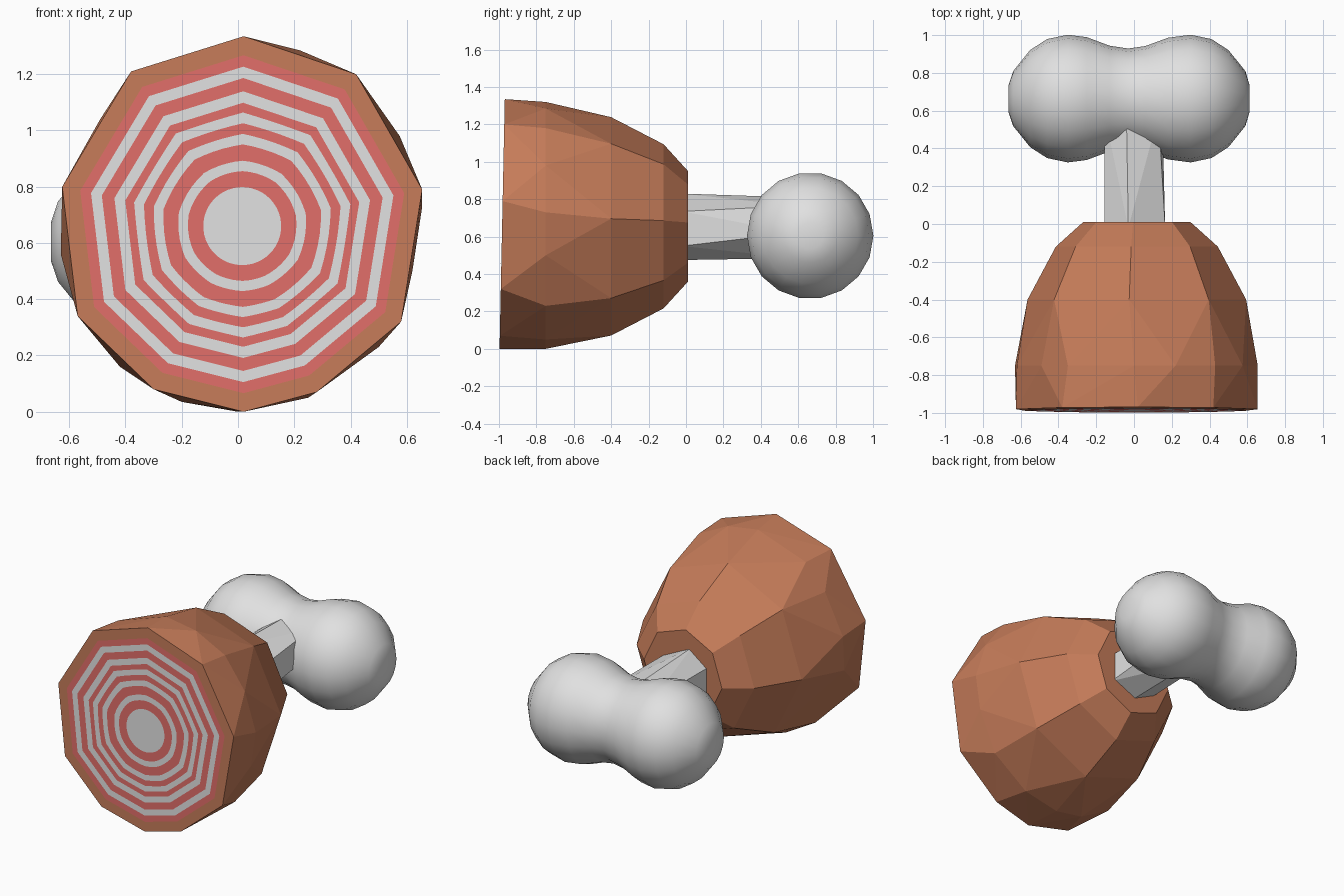
import bpy, bmesh
from math import cos, sin, pi, radians
from mathutils import Vector

if "Cube" in bpy.data.objects:
    bpy.data.objects.remove(bpy.data.objects["Cube"])


def material(name, rgb):
    m = bpy.data.materials.new(name)
    m.use_nodes = True
    m.diffuse_color = (*rgb, 1)
    m.node_tree.nodes["Principled BSDF"].inputs["Base Color"].default_value = (*rgb, 1)
    return m


BROWN = material("roast brown", (0.56, 0.20, 0.10))
PINK = material("meat pink", (0.75, 0.155, 0.14))
WHITE = material("bone white", (0.75, 0.75, 0.75))


def finish(name, bm, *mats):
    mesh = bpy.data.meshes.new(name)
    bm.to_mesh(mesh)
    bm.free()
    obj = bpy.data.objects.new(name, mesh)
    bpy.context.collection.objects.link(obj)
    for m in mats:
        mesh.materials.append(m)
    return obj


def hull(name, points, mat):
    bm = bmesh.new()
    for p in points:
        bm.verts.new(p)
    res = bmesh.ops.convex_hull(bm, input=bm.verts[:])
    loose = [v for v in bm.verts if not v.link_faces]
    bmesh.ops.delete(bm, geom=loose, context="VERTS")
    bmesh.ops.dissolve_limit(bm, angle_limit=radians(1), verts=bm.verts[:], edges=bm.edges[:])
    bmesh.ops.recalc_face_normals(bm, faces=bm.faces[:])
    return finish(name, bm, mat)


def front_y(z):
    # the cut face leans back slightly
    return -0.997 + 0.021 * z


CX, CZ = 0.015, 0.66

# Meat: irregular cut outline, then rings narrowing to the bone
cut = [(0.02, 1.335), (0.42, 1.2), (0.655, 0.79), (0.58, 0.32), (0.28, 0.07),
       (0.02, 0), (-0.3, 0.08), (-0.57, 0.34), (-0.625, 0.8), (-0.38, 1.21)]
belly = [(0.0, 1.32), (0.22, 1.285), (0.43, 1.18), (0.575, 0.98), (0.655, 0.73),
         (0.62, 0.5), (0.5, 0.23), (0.25, 0.05), (0, 0), (-0.2, 0.035),
         (-0.42, 0.16), (-0.63, 0.56), (-0.62, 0.78), (-0.49, 1.04), (-0.35, 1.2)]
points = [(x, front_y(z), z) for x, z in cut] + [(x, -0.75, z) for x, z in belly]
for y, r, rz in [(-0.4, 0.58, 0.585), (-0.12, 0.43, 0.44), (0.01, 0.285, 0.297)]:
    for k in range(8):
        a = radians(4) + k * pi / 4
        points.append((CX + r * cos(a), y, 0.655 + rz * sin(a)))
hull("meat_body", points, BROWN)

# Cut face: concentric bands that grow rounder toward the middle
STEPS = 5
samples = []
for i, (x, z) in enumerate(cut):
    nx, nz = cut[(i + 1) % len(cut)]
    for s in range(STEPS):
        t = s / STEPS
        samples.append(Vector((x + (nx - x) * t - CX, z + (nz - z) * t - CZ)))


def band_loop(bm, f):
    w = min(max((0.65 - f) / 0.42, 0), 1)
    loop = []
    for p in samples:
        q = (p * (1 - w) + p.normalized() * 0.66 * w) * f
        z = CZ + q.y
        loop.append(bm.verts.new((CX + q.x, front_y(z) - 0.003, z)))
    return loop


bm = bmesh.new()
outer = None
edges = [0.9, 0.84, 0.78, 0.71, 0.65, 0.6, 0.545, 0.49, 0.435, 0.35, 0.295, 0.21]
for i, f in enumerate(edges):
    loop = band_loop(bm, f)
    if outer:
        for k in range(len(loop)):
            n = (k + 1) % len(loop)
            face = bm.faces.new((outer[k], outer[n], loop[n], loop[k]))
            face.material_index = (i + 1) % 2
    outer = loop
bm.faces.new(outer).material_index = 1
bm.normal_update()
for face in bm.faces:
    if face.normal.y > 0:
        face.normal_flip()
finish("cut_face_bands", bm, PINK, WHITE)

# Bone shaft: tapered six-sided bar
base = [(-0.03, 0.83), (0.165, 0.735), (0.165, 0.55), (0, 0.475), (-0.155, 0.55), (-0.155, 0.735)]
tip = [(-0.04, 0.81), (0.13, 0.765), (0.15, 0.62), (0, 0.485), (-0.155, 0.57), (-0.155, 0.74)]
hull("bone_shaft", [(x, -0.02, z) for x, z in base] + [(x, 0.58, z) for x, z in tip], WHITE)

# Bone knuckles: one turned double knob lying across the shaft
profile = [(-0.665, 0.07), (-0.64, 0.145), (-0.55, 0.257), (-0.46, 0.315), (-0.35, 0.338),
           (-0.25, 0.325), (-0.13, 0.28), (-0.03, 0.265), (0.06, 0.278), (0.18, 0.322),
           (0.3, 0.338), (0.41, 0.315), (0.5, 0.257), (0.59, 0.145), (0.612, 0.07)]
SIDES = 18
bm = bmesh.new()
rings = []
for x, r in profile:
    rings.append([bm.verts.new((x, 0.664 + r * cos(2 * pi * k / SIDES),
                                0.605 + r * sin(2 * pi * k / SIDES))) for k in range(SIDES)])
for a, b in zip(rings, rings[1:]):
    for k in range(SIDES):
        n = (k + 1) % SIDES
        bm.faces.new((a[k], a[n], b[n], b[k]))
bm.faces.new(rings[0])
bm.faces.new(rings[-1])
bmesh.ops.recalc_face_normals(bm, faces=bm.faces[:])
for face in bm.faces:
    face.smooth = True
finish("bone_knuckles", bm, WHITE)
